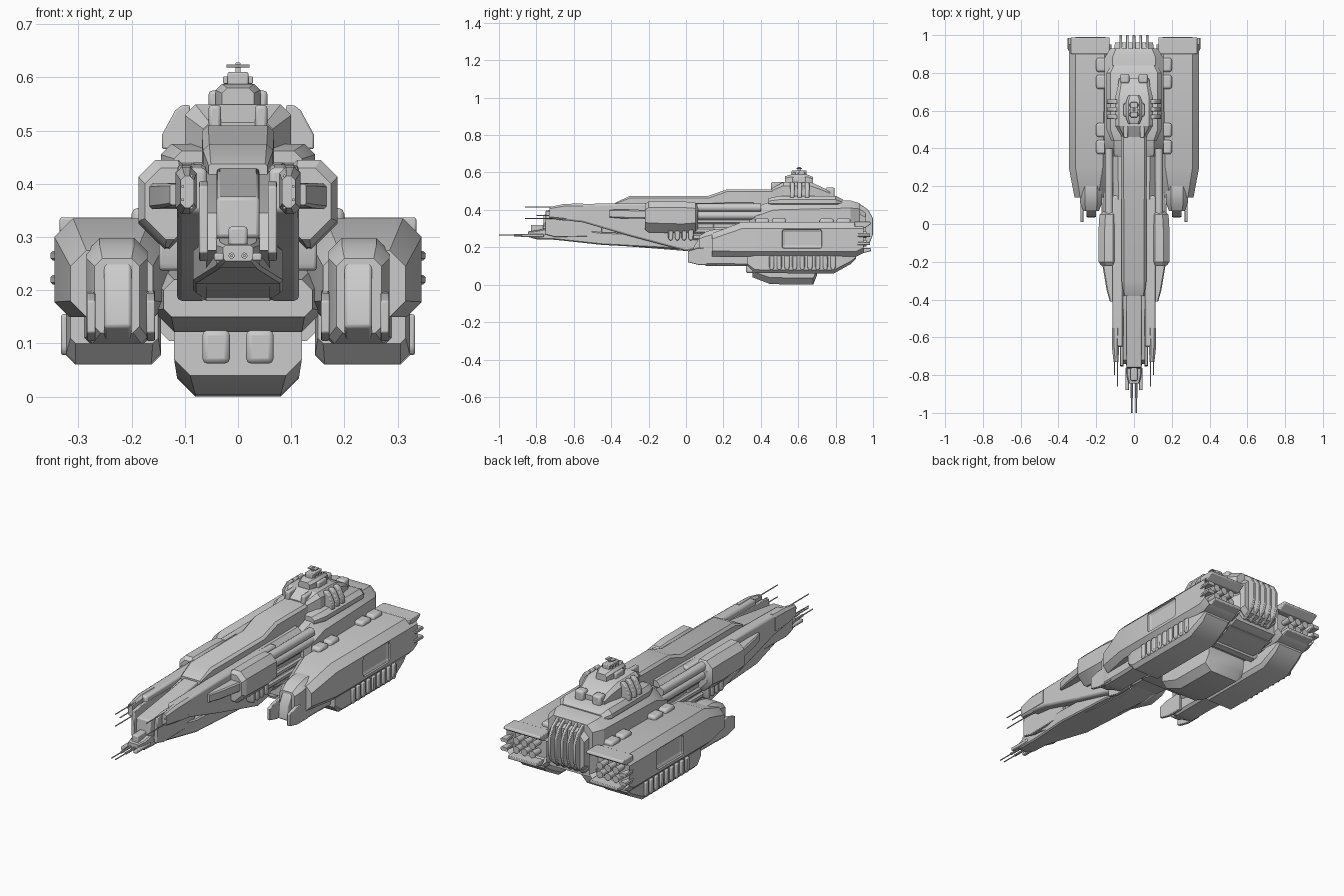
import bpy, bmesh, math
from mathutils import Matrix, Vector


def finish(name, bm, mirror=False, bevel=0.0):
    bmesh.ops.recalc_face_normals(bm, faces=bm.faces)
    me = bpy.data.meshes.new(name)
    bm.to_mesh(me)
    bm.free()
    ob = bpy.data.objects.new(name, me)
    bpy.context.collection.objects.link(ob)
    if bevel:
        b = ob.modifiers.new("bevel", 'BEVEL')
        b.width, b.segments, b.limit_method = bevel, 2, 'ANGLE'
    if mirror:
        ob.modifiers.new("mirror", 'MIRROR')
    return ob


def loft(name, secs, mirror=False, bevel=0.0, recess=None):
    """Octagonal hull through sections (y, x0, x1, z0, z1, chamfer_top, chamfer_bottom)."""
    bm = bmesh.new()
    rings = []
    for y, x0, x1, z0, z1, ct, cb in secs:
        pts = [(x0 + cb, z0), (x1 - cb, z0), (x1, z0 + cb), (x1, z1 - ct),
               (x1 - ct, z1), (x0 + ct, z1), (x0, z1 - ct), (x0, z0 + cb)]
        rings.append([bm.verts.new((x, y, z)) for x, z in pts])
    for a, b in zip(rings, rings[1:]):
        for i in range(8):
            j = (i + 1) % 8
            bm.faces.new((a[i], a[j], b[j], b[i]))
    bm.faces.new(rings[0])
    end = bm.faces.new(rings[-1])
    if recess:
        bmesh.ops.recalc_face_normals(bm, faces=bm.faces)
        bmesh.ops.inset_region(bm, faces=[end], thickness=recess[0])
        bmesh.ops.translate(bm, verts=end.verts, vec=(0, -recess[1], 0))
    return finish(name, bm, mirror, bevel)


def prism(name, profile, x0, x1, mirror=False, bevel=0.0):
    """Side profile of (y, z) points extruded from x0 to x1."""
    bm = bmesh.new()
    f = bm.faces.new([bm.verts.new((x0, y, z)) for y, z in profile])
    g = bmesh.ops.extrude_face_region(bm, geom=[f])
    vs = [v for v in g['geom'] if isinstance(v, bmesh.types.BMVert)]
    bmesh.ops.translate(bm, verts=vs, vec=(x1 - x0, 0, 0))
    return finish(name, bm, mirror, bevel)


def box(name, x0, x1, y0, y1, z0, z1, mirror=False, bevel=0.006):
    return prism(name, [(y0, z0), (y1, z0), (y1, z1), (y0, z1)], x0, x1, mirror, bevel)


def rod(name, x, z, y0, y1, r, mirror=False, r2=None, seg=12):
    bm = bmesh.new()
    m = Matrix.Translation((x, (y0 + y1) / 2, z)) @ Matrix.Rotation(math.pi / 2, 4, 'X')
    bmesh.ops.create_cone(bm, cap_ends=True, segments=seg, radius1=r,
                          radius2=r if r2 is None else r2, depth=abs(y1 - y0), matrix=m)
    return finish(name, bm, mirror)


# Side nacelles with recessed engine bays and side windows
nacelle = loft("nacelle", [(.14, .16, .315, .15, .275, .03, .03), (.30, .13, .345, .15, .335, .035, .028),
                           (.91, .12, .345, .15, .335, .035, .028), (.95, .12, .345, .17, .335, .035, .028)],
               True, recess=(.025, .04))
cut = box("window_cutter", .333, .37, .51, .73, .19, .30, True, .02)
cut.hide_render = True
cut.hide_viewport = True
bo = nacelle.modifiers.new("window", 'BOOLEAN')
bo.operation, bo.object = 'DIFFERENCE', cut
prism("nacelle_rear_brim", [(.90, .31), (.90, .337), (.985, .337), (.99, .325), (.95, .30)], .13, .335, True, .004)
prism("nacelle_rear_lip", [(.90, .15), (.93, .165), (.99, .18), (.99, .195), (.93, .195)], .15, .31, True, .003)
for i in range(3):
    for j in range(2):
        x, z = .19 + i * .045, .222 + j * .045
        rod("engine_nozzle", x, z, .90, .965, .018, True, .013)
for z in (.22, .265):
    loft("rear_side_fin", [(.91, .325, .343, z - .008, z + .008, .003, .003),
                           (.93, .325, .352, z - .009, z + .009, .004, .004),
                           (.985, .315, .352, z - .009, z + .009, .004, .004)], True)

# Lower pods with rows of ribs
loft("lower_pod", [(.33, .15, .315, .10, .16, .005, .01), (.37, .145, .323, .062, .16, .005, .018),
                   (.79, .145, .323, .06, .16, .005, .018), (.88, .15, .315, .11, .16, .005, .015),
                   (.91, .155, .31, .14, .165, .005, .008)], True)
for i in range(9):
    y = .445 + i * .041
    prism("pod_rib", [(y, .155), (y, .09), (y + .008, .078), (y + .018, .078), (y + .026, .09), (y + .026, .155)],
          .30, .333, True, .005)

# Nacelle bows
loft("nacelle_bow", [(.07, .185, .27, .12, .26, .015, .012), (.11, .17, .285, .10, .285, .025, .012),
                     (.16, .17, .285, .10, .298, .025, .012), (.26, .17, .285, .10, .298, .025, .012),
                     (.36, .165, .29, .10, .26, .02, .01)], True)
prism("bow_ram", [(.035, .13), (.10, .105), (.12, .265), (.08, .265), (.04, .20)], .2, .252, True, .006)
for x in (.156, .268):
    prism("bow_blade", [(.01, .12), (.07, .105), (.16, .105), (.16, .20), (.06, .195), (.01, .18)], x, x + .016, True, .003)

# Central hull
loft("main_hull", [(.34, -.13, .13, .20, .40, .05, .05), (.37, -.155, .155, .19, .415, .05, .05),
                   (.47, -.158, .158, .18, .45, .05, .05), (.88, -.155, .155, .18, .45, .04, .05),
                   (.93, -.125, .125, .19, .435, .03, .05)])
loft("mid_hull", [(-.05, -.10, .10, .20, .435, .02, .03), (.36, -.115, .115, .17, .44, .03, .04)])
loft("under_hull", [(.20, -.14, .14, .15, .22, .02, .015), (.34, -.16, .16, .122, .24, .02, .04),
                    (.80, -.16, .16, .122, .24, .02, .04), (.92, -.14, .14, .17, .24, .02, .02)])
for z in (.255, .29, .34):
    loft("flank_pipe", [(.04, .09, .125, z - .015, z + .015, .008, .008), (.38, .09, .125, z - .015, z + .015, .008, .008)], True)
for z in (.37, .412):
    rod("shoulder_tube", .132, z, .03, .40, .022, True, seg=16)
for y in (.37, .46, .715, .805):
    box("deck_pod", .14, .20, y, y + .075, .315, .355, True, .012)

# Belly keel
loft("belly_keel", [(.355, -.12, .12, .04, .13, .01, .03), (.45, -.115, .115, .003, .13, .01, .035),
                    (.68, -.115, .115, .0, .13, .01, .035), (.70, -.11, .11, .05, .13, .01, .03)])
box("belly_leg", .015, .067, .32, .40, .062, .125, True, .01)
for i in range(3):
    y = .73 + i * .06
    loft("belly_rib", [(y, -.15, .15, .105 + i * .02, .18, .01, .02), (y + .03, -.15, .15, .11 + i * .02, .18, .01, .02)])

# Spine along the top
loft("spine", [(-.38, -.055, .055, .40, .437, .004, .004), (-.30, -.066, .066, .40, .475, .012, .004),
               (.12, -.066, .066, .40, .475, .012, .004), (.22, -.068, .068, .40, .51, .012, .004),
               (.50, -.068, .068, .40, .51, .012, .004)])

# Shoulder sponsons
loft("sponson", [(-.22, .08, .175, .295, .43, .03, .04), (-.20, .08, .187, .28, .445, .032, .05),
                 (-.02, .08, .187, .275, .445, .032, .05), (.05, .08, .183, .285, .44, .032, .045),
                 (.065, .08, .165, .30, .425, .03, .04)], True)
loft("sponson_nose", [(-.41, .09, .128, .36, .40, .004, .004), (-.35, .09, .145, .355, .402, .006, .006),
                      (-.20, .09, .17, .352, .40, .006, .006)], True)
for i in range(4):
    y = -.095 + i * .036
    prism("sponson_rib", [(y, .31), (y, .25), (y + .006, .237), (y + .02, .237), (y + .026, .25), (y + .026, .31)],
          .09, .148, True, .005)

# Forward hull: two side rails with a sloping channel between
prism("bow_rail", [(-.65, .43), (-.65, .345), (-.55, .333), (-.3, .26), (0, .18), (.08, .195), (.15, .24), (.15, .436), (-.3, .436)],
      .058, .115, True, .01)
prism("bow_core", [(-.30, .435), (-.72, .345), (-.74, .275), (-.5, .22), (-.25, .2), (0, .18), (.15, .2), (.15, .43)],
      -.06, .06)
prism("bow_ridge", [(-.32, .437), (-.76, .375), (-.765, .30), (-.70, .28), (-.3, .3)], -.04, .04, False, .006)
prism("bow_blade_long", [(-.75, .395), (-.755, .27), (-.70, .255), (-.45, .26), (-.45, .405), (-.70, .405)],
      .056, .073, True, .003)
loft("bow_cheek", [(-.73, .083, .108, .355, .415, .008, .008), (-.65, .078, .117, .343, .432, .012, .012),
                   (-.55, .075, .117, .343, .434, .012, .012)], True)
loft("bow_jaw", [(-.845, -.028, .028, .255, .285, .005, .005), (-.80, -.04, .04, .243, .29, .006, .006),
                 (-.70, -.042, .042, .24, .31, .006, .006), (-.45, -.085, .085, .213, .28, .006, .006),
                 (-.12, -.085, .085, .195, .27, .006, .006), (0, -.07, .07, .185, .25, .006, .006)])
box("jaw_turret", -.018, .018, -.83, -.72, .28, .32)
box("jaw_gun_mount", .026, .045, -.88, -.76, .255, .27, True, .004)

# Gun barrels
rod("jaw_needle", .012, .265, -1.0, -.80, .0028, True, seg=8)
rod("jaw_barrel", .012, .265, -.92, -.80, .006, True, seg=8)
for x, z, y in ((.087, .415, -.86), (.087, .355, -.86), (.104, .395, -.74), (.104, .37, -.80)):
    rod("cheek_needle", x, z, y, -.65, .0028, True, seg=8)

# Superstructure
loft("upper_deck", [(.44, -.12, .12, .43, .462, .015, .004), (.50, -.145, .145, .43, .475, .02, .004),
                    (.80, -.145, .145, .43, .475, .02, .004), (.84, -.12, .12, .43, .455, .015, .004)])
loft("bridge_block", [(.46, -.065, .065, .46, .515, .012, .004), (.52, -.10, .10, .46, .549, .02, .004),
                      (.67, -.10, .10, .46, .547, .02, .004), (.73, -.085, .085, .46, .52, .015, .004),
                      (.77, -.08, .08, .46, .50, .012, .004)])
for y in (.555, .595, .635):
    bm = bmesh.new()
    f = bm.faces.new([bm.verts.new((x, y, z)) for x, z in
                      ((.09, .465), (.143, .465), (.143, .492), (.118, .538), (.105, .548), (.09, .548))])
    g = bmesh.ops.extrude_face_region(bm, geom=[f])
    bmesh.ops.translate(bm, verts=[v for v in g['geom'] if isinstance(v, bmesh.types.BMVert)], vec=(0, .024, 0))
    finish("bridge_fin", bm, True, .004)
box("forward_post", .032, .055, .455, .54, .50, .548, True)
box("aft_deck_block", .025, .073, .745, .795, .46, .52, True, .01)
loft("tower", [(.53, -.03, .03, .54, .58, .01, .004), (.56, -.042, .042, .54, .588, .012, .004),
               (.65, -.042, .042, .54, .588, .012, .004), (.68, -.03, .03, .54, .575, .01, .004)])
box("tower_side", .03, .055, .57, .64, .54, .575, True)
box("tower_cap", -.02, .02, .565, .645, .58, .61, False, .004)
for y in (.58, .605, .63):
    box("tower_comb", -.028, .028, y - .005, y + .005, .588, .602, False, .002)
box("mast", -.005, .005, .595, .615, .605, .628, False, .002)
box("mast_arm", -.022, .022, .59, .62, .619, .624, False, .001)

# Stern block with vertical fins
loft("stern_block", [(.88, -.115, .115, .18, .43, .03, .03), (.96, -.10, .10, .21, .40, .04, .03)])
for i in range(5):
    x = -.07 + i * .035
    prism("stern_fin", [(.87, .19), (.93, .185), (.985, .23), (1.0, .27), (1.0, .355), (.975, .40), (.93, .432), (.87, .44)],
          x - .007, x + .007, False, .003)

# Smooth shading with sharp creases
bpy.ops.object.select_all(action='DESELECT')
for ob in bpy.context.collection.objects:
    if not ob.hide_viewport:
        ob.select_set(True)
        bpy.context.view_layer.objects.active = ob
bpy.ops.object.shade_smooth_by_angle(angle=math.radians(30))
